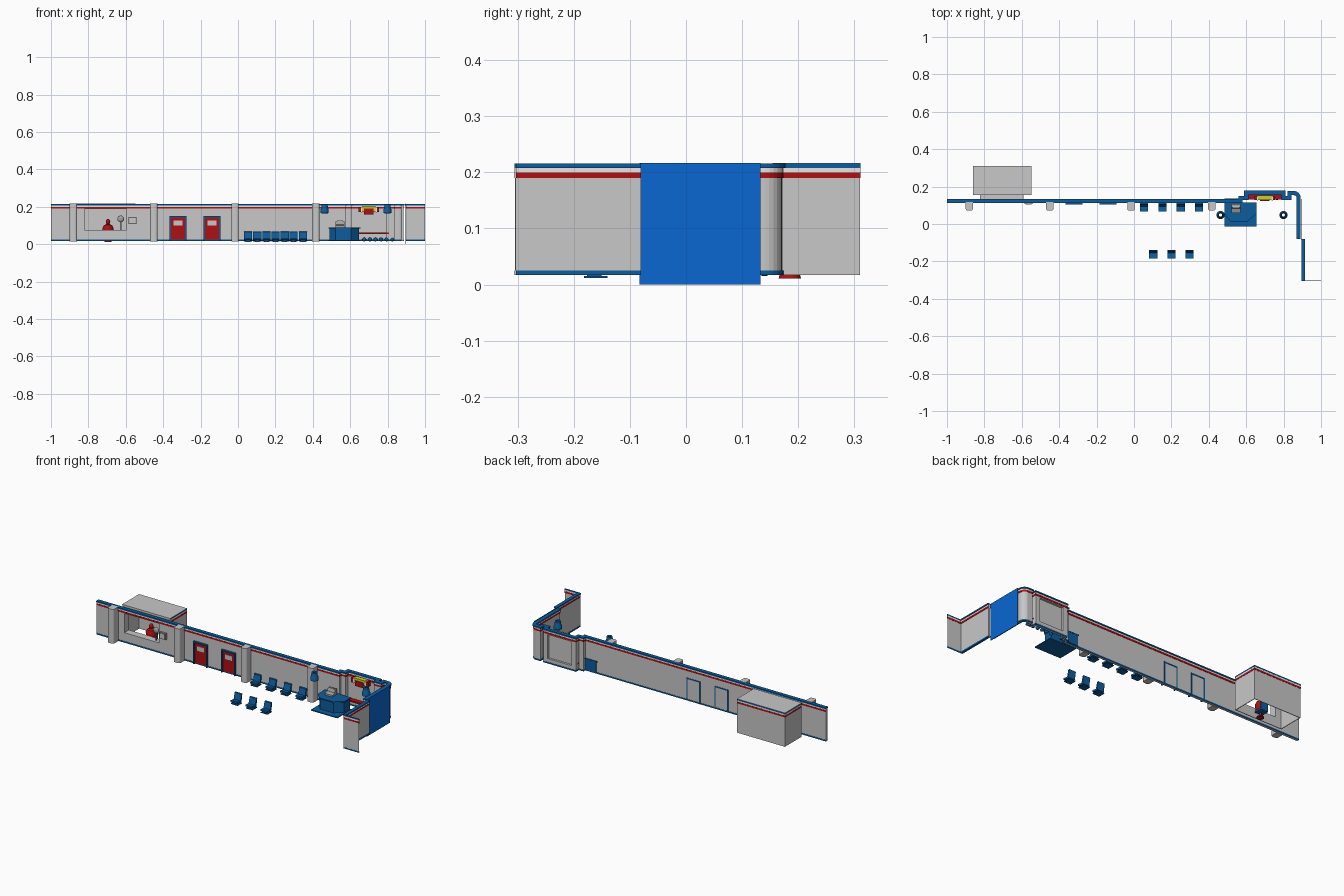
import bpy, bmesh, math
from mathutils import Vector


def mat(name, r, g, b):
    m = bpy.data.materials.new(name)
    m.diffuse_color = (r, g, b, 1)
    return m


GREY = mat("light grey", 0.58, 0.58, 0.58)
WHITE = mat("white", 0.8, 0.8, 0.8)
MID = mat("mid grey", 0.36, 0.36, 0.36)
BLUE = mat("deep blue", 0.004, 0.11, 0.34)
VIVID = mat("vivid blue", 0.003, 0.135, 0.65)
RED = mat("red", 0.43, 0.005, 0.006)
YELLOW = mat("yellow green", 0.6, 0.62, 0.03)


def finish(name, bm, m, smooth=False):
    bmesh.ops.recalc_face_normals(bm, faces=bm.faces)
    me = bpy.data.meshes.new(name)
    bm.to_mesh(me)
    bm.free()
    me.materials.append(m)
    ob = bpy.data.objects.new(name, me)
    bpy.context.collection.objects.link(ob)
    if smooth:
        bpy.ops.object.select_all(action='DESELECT')
        ob.select_set(True)
        bpy.context.view_layer.objects.active = ob
        bpy.ops.object.shade_smooth_by_angle(angle=math.radians(40))
    return ob


def box(name, m, *ranges):
    """One object from any number of (x0, x1, y0, y1, z0, z1) boxes."""
    bm = bmesh.new()
    for x0, x1, y0, y1, z0, z1 in ranges:
        for v in bmesh.ops.create_cube(bm, size=1)["verts"]:
            v.co = (x1 if v.co.x > 0 else x0, y1 if v.co.y > 0 else y0, z1 if v.co.z > 0 else z0)
    return finish(name, bm, m)


def prism(name, m, pts, a, b, axis="z", smooth=False):
    """Extrude a 2D outline from a to b along z (x, y points) or x (y, z points)."""
    bm = bmesh.new()
    put = (lambda p, h: (p[0], p[1], h)) if axis == "z" else (lambda p, h: (h, p[0], p[1]))
    lo = [bm.verts.new(put(p, a)) for p in pts]
    hi = [bm.verts.new(put(p, b)) for p in pts]
    bm.faces.new(lo)
    bm.faces.new(hi)
    n = len(pts)
    for i in range(n):
        j = (i + 1) % n
        bm.faces.new((lo[i], lo[j], hi[j], hi[i]))
    return finish(name, bm, m, smooth)


def ribbon(name, m, path, half, z0, z1):
    """A mitred wall strip along a plan path."""
    pts = [Vector(p) for p in path]
    left, right = [], []
    for i, p in enumerate(pts):
        d = [(pts[k + 1] - pts[k]).normalized() for k in (i - 1, i) if 0 <= k < len(pts) - 1]
        ns = [Vector((-t.y, t.x)) for t in d]
        n = sum(ns, Vector((0, 0))).normalized()
        off = n * half / n.dot(ns[0])
        left.append(p + off)
        right.append(p - off)
    return prism(name, m, left + right[::-1], z0, z1)


def lathe(name, m, prof, x, y, seg=20):
    bm = bmesh.new()
    rings = [[bm.verts.new((x + r * math.cos(2 * math.pi * k / seg),
                            y + r * math.sin(2 * math.pi * k / seg), z)) for k in range(seg)] for r, z in prof]
    for a, b in zip(rings, rings[1:]):
        for k in range(seg):
            j = (k + 1) % seg
            bm.faces.new((a[k], a[j], b[j], b[k]))
    bmesh.ops.remove_doubles(bm, verts=bm.verts, dist=1e-5)
    return finish(name, bm, m, True)


def ball(name, m, loc, scale):
    bm = bmesh.new()
    for v in bmesh.ops.create_uvsphere(bm, u_segments=16, v_segments=10, radius=1)["verts"]:
        v.co = [c + s * k for c, s, k in zip(loc, scale, v.co)]
    return finish(name, bm, m, True)


Z0, ZC, ZT = 0.017, 0.208, 0.2155          # wall foot, cap underside, cap top
Y = 0.123                                  # main wall line


def trims(label, path, half_cap, half_band, skirt=True):
    ribbon(label + "_cap", BLUE, path, half_cap, ZC, ZT)
    ribbon(label + "_white_stripe", WHITE, path, half_band, 0.2, ZC)
    ribbon(label + "_red_stripe", RED, path, half_band + 0.0005, 0.19, 0.2)
    if skirt:
        ribbon(label + "_skirting", BLUE, path, half_band, Z0, 0.025)


# Main wall with window opening, alcove and rounded corner
alcove_l = [(0.57, Y), (0.57, 0.14), (0.6, 0.14), (0.6, 0.167)]
corner = [(0.855 + 0.025 * math.sin(a), 0.14 + 0.025 * math.cos(a))
          for a in (math.pi / 2 * i / 6 for i in range(7))]
alcove_r = [(0.8, 0.167), (0.8, 0.14), (0.832, 0.14), (0.832, 0.165)] + corner + [(0.88, -0.08)]
ribbon("wall_left", GREY, [(-1, Y), (-0.82, Y)], 0.006, Z0, ZC)
ribbon("wall_middle", GREY, [(-0.595, Y)] + alcove_l + [(0.622, 0.167)], 0.006, Z0, ZC)
ribbon("wall_corner", GREY, [(0.778, 0.167)] + alcove_r, 0.006, Z0, ZC)
box("window_surround", GREY, (-0.82, -0.595, Y - 0.006, Y + 0.006, Z0, 0.075),
    (-0.82, -0.595, Y - 0.006, Y + 0.006, 0.188, ZC))
box("alcove_surround", GREY, (0.622, 0.778, 0.161, 0.173, Z0, 0.045),
    (0.622, 0.778, 0.161, 0.173, 0.185, ZC))
box("alcove_panel", GREY, (0.606, 0.794, 0.156, 0.161, 0.04, 0.188))
trims("main_wall", [(-1, Y)] + alcove_l + alcove_r, 0.011, 0.0075)

# End wall and its thin return
end = [(0.905, -0.08), (0.905, -0.304)]
ribbon("end_wall", GREY, end, 0.005, Z0, ZC)
trims("end_wall", end, 0.01, 0.0065)
ret = [(0.9, -0.304), (1.0, -0.304)]
ribbon("return_wall", GREY, ret, 0.001, Z0, ZC)
trims("return_wall", ret, 0.0015, 0.0015)
box("blue_screen", VIVID, (0.893, 0.896, -0.083, 0.133, 0, 0.217))

# Open-bottomed booth behind the window
booth = [(-0.858, 0.157), (-0.858, 0.308), (-0.552, 0.308), (-0.552, 0.157)]
ribbon("booth_walls", GREY, booth, 0.002, Z0, ZC)
trims("booth", booth, 0.003, 0.0027, False)
box("booth_roof", GREY, (-0.861, -0.549, 0.154, 0.311, ZT, 0.2165))
box("booth_front", GREY, (-0.86, -0.82, 0.155, 0.159, Z0, ZT), (-0.595, -0.55, 0.155, 0.159, Z0, ZT),
    (-0.82, -0.595, 0.155, 0.159, Z0, 0.075), (-0.82, -0.595, 0.155, 0.159, 0.188, ZT))
box("window_tunnel", GREY, (-0.823, -0.82, Y, 0.157, 0.072, 0.191), (-0.595, -0.592, Y, 0.157, 0.072, 0.191),
    (-0.82, -0.595, Y, 0.157, 0.072, 0.075), (-0.82, -0.595, Y, 0.157, 0.188, 0.191))

# Seated attendant in the booth
lathe("attendant_body", RED, [(0, 0.05), (0.026, 0.052), (0.03, 0.085), (0.022, 0.102), (0.007, 0.108), (0, 0.109)],
      -0.695, 0.187, 14)
ball("attendant_head", RED, (-0.695, 0.187, 0.12), (0.012, 0.013, 0.015))
box("attendant_chair", BLUE, (-0.72, -0.67, 0.17, 0.215, 0.04, 0.05), (-0.718, -0.672, 0.213, 0.219, 0.04, 0.1))
lathe("chair_base", RED, [(0, 0.011), (0.02, 0.011), (0.018, 0.018), (0.006, 0.022), (0.006, 0.04), (0, 0.04)],
      -0.695, 0.185, 12)

# Speaker disc and notice plate beside the window
ball("window_speaker", MID, (-0.627, 0.135, 0.135), (0.018, 0.009, 0.018))
box("speaker_stem", MID, (-0.63, -0.624, 0.132, 0.138, 0.075, 0.12))
box("notice_plate", MID, (-0.585, -0.544, 0.106, 0.118, 0.109, 0.146))
box("notice_face", GREY, (-0.58, -0.549, 0.104, 0.107, 0.114, 0.141))

# Wall columns with rounded fronts
for cx in (-0.88, -0.45, -0.016, 0.416):
    arc = [(cx + 0.02 * s * (1 - 0.6 * (1 - math.cos(a))), 0.083 - 0.012 * math.sin(a))
           for s, steps in ((-1, range(5)), (1, range(4, -1, -1))) for a in (math.pi / 8 * i for i in steps)]
    prism("column", GREY, [(cx - 0.02, 0.118)] + arc + [(cx + 0.02, 0.118)], 0.015, 0.2165, smooth=True)

# Doors with frames showing on both sides of the wall
for dx in (-0.321, -0.139):
    box("door", RED, (dx - 0.039, dx + 0.039, 0.112, 0.118, 0.025, 0.143))
    box("door_sign", GREY, (dx - 0.023, dx + 0.023, 0.109, 0.113, 0.1, 0.127))
    box("door_frame", BLUE, (dx - 0.045, dx - 0.038, 0.105, 0.131, Z0, 0.15),
        (dx + 0.038, dx + 0.045, 0.105, 0.131, Z0, 0.15), (dx - 0.038, dx + 0.038, 0.105, 0.131, 0.143, 0.15))

# Waiting seats
for sy, xs in ((0.066, (0.054, 0.153, 0.25, 0.348)), (-0.184, (0.103, 0.2, 0.297))):
    side = [(0, 0.024), (0, 0.034), (0.028, 0.031), (0.037, 0.066), (0.041, 0.069),
            (0.046, 0.068), (0.038, 0.023), (0.034, 0.02)]
    for sx in xs:
        prism("seat", BLUE, [(sy + y, z) for y, z in side], sx - 0.022, sx + 0.022, "x")
        box("seat_pedestal", BLUE, (sx - 0.013, sx + 0.013, sy + 0.008, sy + 0.033, 0.015, 0.026),
            (sx - 0.022, sx + 0.022, sy + 0.002, sy + 0.044, 0.0115, 0.0155))

# Service desk on its platform, pushed through the wall
box("desk_platform", BLUE, (0.484, 0.655, -0.014, 0.112, 0.016, 0.022))
prism("desk", BLUE, [(0.49, 0.134), (0.49, 0.055), (0.52, 0.02), (0.605, 0.02), (0.648, 0.06), (0.648, 0.112),
                     (0.57, 0.112), (0.57, 0.134)], 0.022, 0.084)
prism("desk_top", BLUE, [(0.484, 0.135), (0.484, 0.052), (0.517, 0.014), (0.608, 0.014), (0.655, 0.056),
                         (0.655, 0.114), (0.575, 0.114), (0.575, 0.135)], 0.084, 0.09)
prism("till", MID, [(0.06, 0.09), (0.06, 0.1), (0.082, 0.106), (0.088, 0.121), (0.106, 0.121), (0.106, 0.09)],
      0.522, 0.57, "x")
box("till_screen", GREY, (0.53, 0.562, 0.086, 0.096, 0.121, 0.126))

# Hanging lamps, open at both ends
for lx in (0.463, 0.799):
    lathe("hanging_lamp", BLUE, [(0.011, 0.216), (0.016, 0.212), (0.018, 0.192), (0.022, 0.186), (0.022, 0.168),
                                 (0.016, 0.165), (0.011, 0.17), (0.009, 0.2), (0.011, 0.216)], lx, 0.048)

# Alcove shelf, overhead sign and low blue feet
box("alcove_shelf", RED, (0.594, 0.806, 0.13, 0.16, 0.054, 0.063))
for s in (-1, 1):
    box("sign_wing", RED, (*sorted((0.7 + s * 0.02, 0.7 + s * 0.055)), 0.128, 0.15, 0.172, 0.198))
    box("sign_edge", WHITE, (*sorted((0.7 + s * 0.036, 0.7 + s * 0.042)), 0.126, 0.151, 0.17, 0.2))
box("sign_centre", YELLOW, (0.664, 0.736, 0.127, 0.152, 0.176, 0.203))
box("sign_front", RED, (0.675, 0.725, 0.123, 0.128, 0.16, 0.19))
for i in range(6):
    ball("shelf_foot", BLUE, (0.675 + i * 0.03, 0.14, 0.025), (0.011, 0.012, 0.01))
